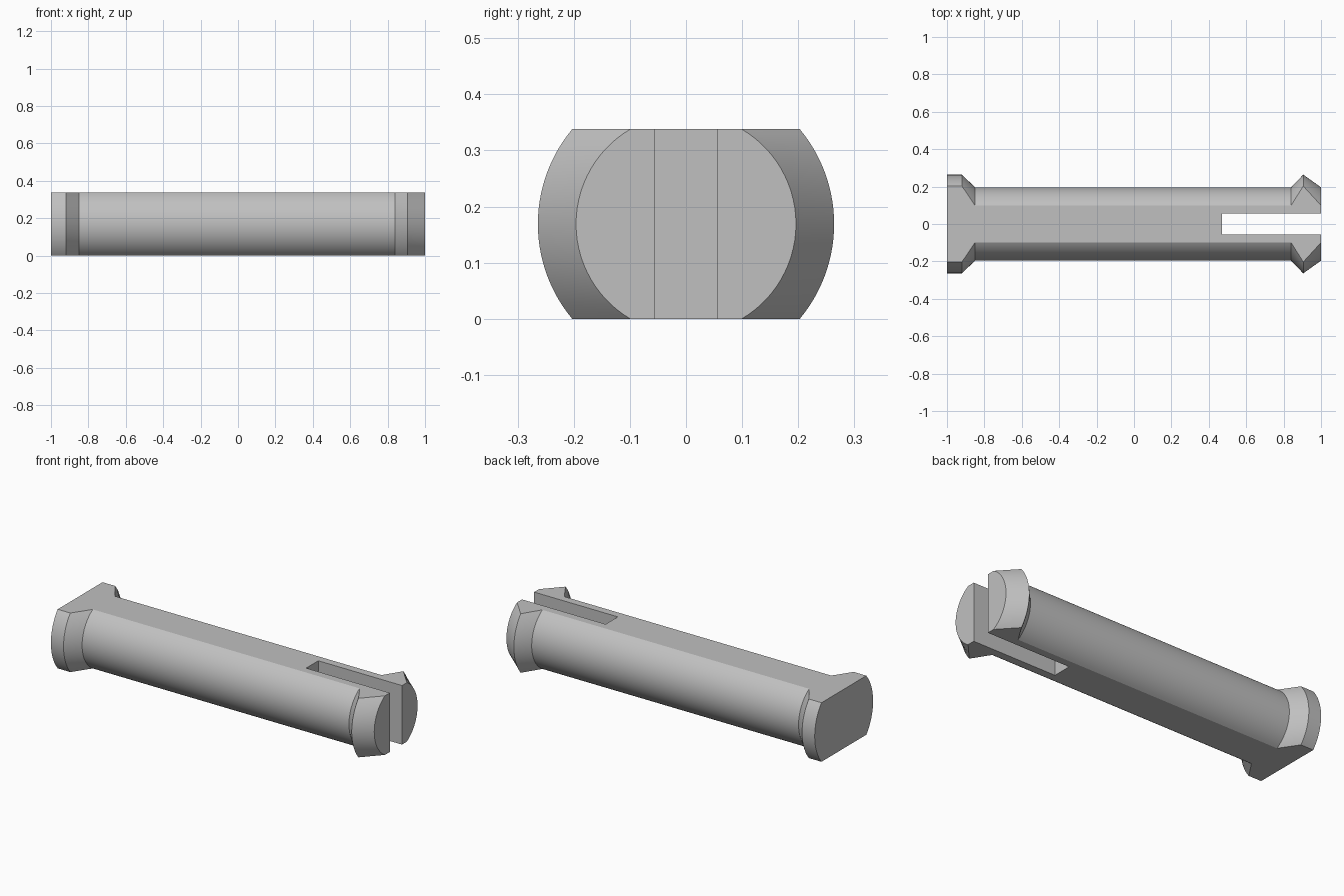
import bpy, bmesh, math

if "Cube" in bpy.data.objects:
    bpy.data.objects.remove(bpy.data.objects["Cube"])

HALF_H = 0.169          # half the height between the two flats
SHAFT_R, RIM_R = 0.196, 0.264
SEGS = 28               # segments on each rounded side

grey = bpy.data.materials.new("plain grey")
grey.use_nodes = True
color = (0.53, 0.53, 0.53, 1)
grey.diffuse_color = color
grey.node_tree.nodes["Principled BSDF"].inputs["Base Color"].default_value = color


def section(bm, x, radius):
    """Circle with top and bottom cut flat, as a ring of vertices at x."""
    reach = math.asin(HALF_H / radius)
    ring = []
    for start in (0, math.pi):
        for i in range(SEGS + 1):
            a = start - reach + 2 * reach * i / SEGS
            ring.append(bm.verts.new((x, radius * math.cos(a),
                                      HALF_H + radius * math.sin(a))))
    return ring


def make_object(name, bm):
    bmesh.ops.recalc_face_normals(bm, faces=bm.faces)
    mesh = bpy.data.meshes.new(name)
    bm.to_mesh(mesh)
    bm.free()
    mesh.materials.append(grey)
    obj = bpy.data.objects.new(name, mesh)
    bpy.context.collection.objects.link(obj)
    return obj


# Pin body: flanged head, shaft and barbed tip lofted along x
stations = [(-1, RIM_R), (-0.92, RIM_R), (-0.85, SHAFT_R),
            (0.84, SHAFT_R), (0.905, RIM_R), (1, SHAFT_R)]
bm = bmesh.new()
rings = [section(bm, x, r) for x, r in stations]
for a, b in zip(rings, rings[1:]):
    for i in range(len(a)):
        j = (i + 1) % len(a)
        bm.faces.new((a[i], a[j], b[j], b[i]))
bm.faces.new(rings[0])
bm.faces.new(rings[-1])
pin = make_object("split_pin", bm)

# Slot that splits the tip into two prongs
bm = bmesh.new()
bmesh.ops.create_cube(bm, size=1)
bmesh.ops.scale(bm, vec=(0.73, 0.11, 0.6), verts=bm.verts)
bmesh.ops.translate(bm, vec=(0.47 + 0.365, 0, HALF_H), verts=bm.verts)
cutter = make_object("slot_cutter", bm)
cutter.hide_render = True

cut = pin.modifiers.new("slot", 'BOOLEAN')
cut.operation = 'DIFFERENCE'
cut.solver = 'EXACT'
cut.object = cutter
bpy.ops.object.select_all(action='DESELECT')
bpy.context.view_layer.objects.active = pin
pin.select_set(True)
bpy.ops.object.modifier_apply(modifier=cut.name)
bpy.data.objects.remove(cutter)

# Smooth rounded sides, crisp flats and shoulders
bpy.ops.object.shade_smooth_by_angle(angle=math.radians(18))
